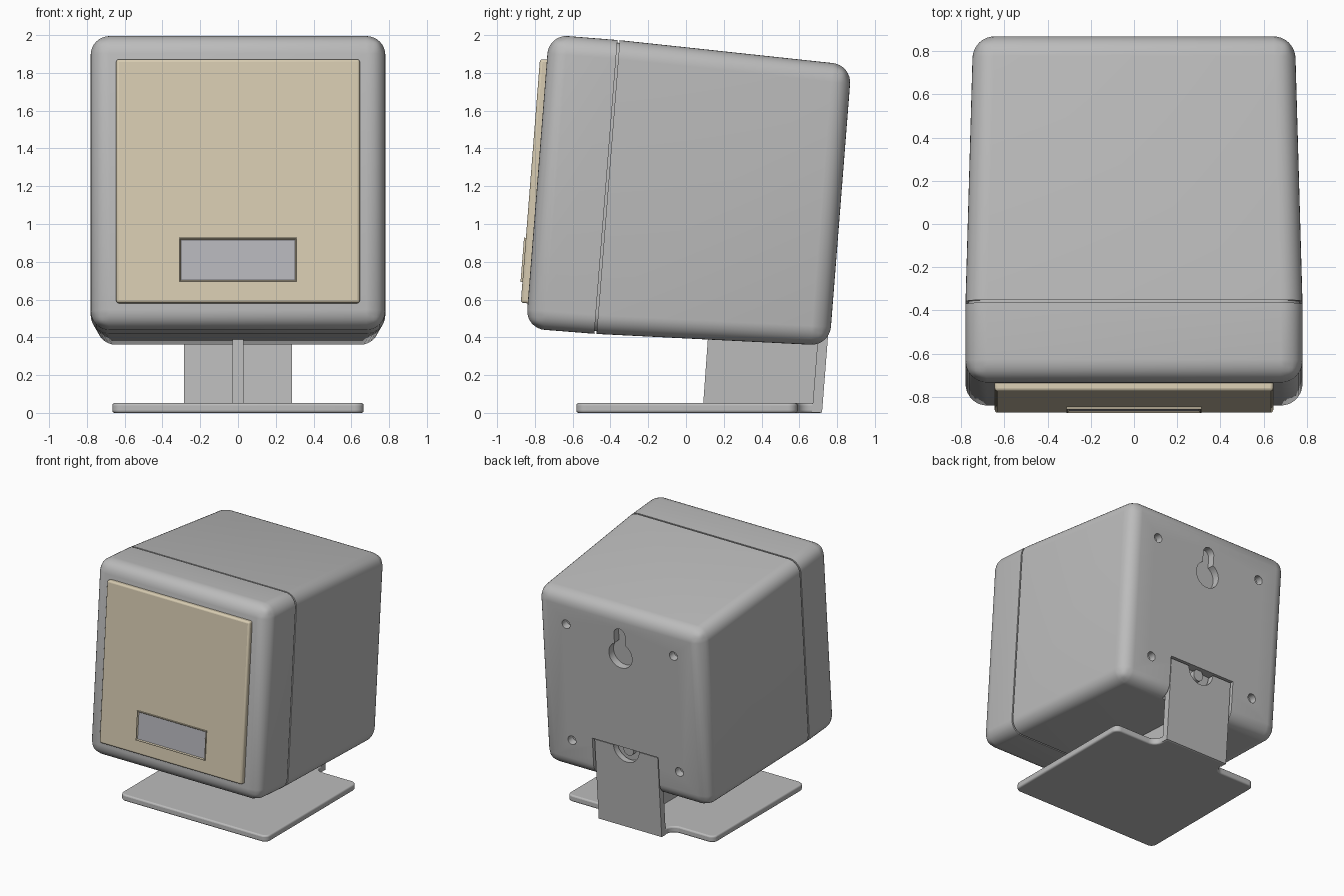
import bpy, bmesh, math
from mathutils import Matrix, Vector

if "Cube" in bpy.data.objects:
    bpy.data.objects.remove(bpy.data.objects["Cube"])

def material(name, rgb):
    m = bpy.data.materials.new(name)
    m.diffuse_color = (*rgb, 1)
    m.use_nodes = True
    m.node_tree.nodes["Principled BSDF"].inputs["Base Color"].default_value = m.diffuse_color
    return m

GREY = material("grey plastic", (0.50, 0.50, 0.50))
CREAM = material("cream panel", (0.68, 0.60, 0.44))
LENS = material("cool grey label", (0.47, 0.47, 0.50))

# Head frame: origin at the middle of the front face, y runs into the body
TILT = Matrix.Translation((0, -0.787, 1.225)) @ Matrix.Rotation(math.radians(-4.5), 4, 'X')

def make(name, bm, mats, matrix=None):
    bmesh.ops.recalc_face_normals(bm, faces=bm.faces)
    if matrix:
        bm.transform(matrix)
    me = bpy.data.meshes.new(name)
    bm.to_mesh(me)
    bm.free()
    ob = bpy.data.objects.new(name, me)
    bpy.context.collection.objects.link(ob)
    for m in mats:
        me.materials.append(m)
    return ob

def smooth(ob):
    bpy.ops.object.select_all(action='DESELECT')
    ob.select_set(True)
    bpy.context.view_layer.objects.active = ob
    bpy.ops.object.shade_smooth_by_angle(angle=math.radians(35))

def frustum(y0, h0, y1, h1, r=0.0, round_y=(), seg=8):
    """Square block along y; rounds the long edges and the ends listed in round_y."""
    bm = bmesh.new()
    rings = [[bm.verts.new((sx * h, y, sz * h)) for sx, sz in ((-1, -1), (1, -1), (1, 1), (-1, 1))]
             for y, h in ((y0, h0), (y1, h1))]
    a, b = rings
    bm.faces.new(a)
    bm.faces.new(b[::-1])
    for i in range(4):
        j = (i + 1) % 4
        bm.faces.new((a[i], b[i], b[j], a[j]))
    if r:
        edges = []
        for e in bm.edges:
            ya, yb = (v.co.y for v in e.verts)
            if abs(ya - yb) > 1e-4 or any(abs(ya - y) < 1e-4 for y in round_y):
                edges.append(e)
        bmesh.ops.bevel(bm, geom=edges, offset=r, segments=seg, profile=0.5, affect='EDGES')
    return bm

def box(x0, x1, y0, y1, z0, z1):
    bm = bmesh.new()
    bmesh.ops.create_cube(bm, size=1)
    for v in bm.verts:
        v.co = (x1 if v.co.x > 0 else x0, y1 if v.co.y > 0 else y0, z1 if v.co.z > 0 else z0)
    return bm

def cyl(x, z, r, y0, y1):
    bm = bmesh.new()
    bmesh.ops.create_cone(bm, cap_ends=True, segments=32, radius1=r, radius2=r, depth=y1 - y0)
    bm.transform(Matrix.Translation((x, (y0 + y1) / 2, z)) @ Matrix.Rotation(math.pi / 2, 4, 'X'))
    return bm

def extrude(points, vec):
    bm = bmesh.new()
    f = bm.faces.new([bm.verts.new(p) for p in points])
    g = bmesh.ops.extrude_face_region(bm, geom=[f])['geom']
    bmesh.ops.translate(bm, vec=vec, verts=[v for v in g if isinstance(v, bmesh.types.BMVert)])
    return bm

def cut(ob, bm):
    c = make("cutter", bm, [GREY], TILT)
    c.hide_render = True
    mod = ob.modifiers.new("cut", 'BOOLEAN')
    mod.object, mod.operation, mod.solver = c, 'DIFFERENCE', 'EXACT'
    with bpy.context.temp_override(object=ob, active_object=ob):
        bpy.ops.object.modifier_apply(modifier=mod.name)
    bpy.data.objects.remove(c)

def bevel(ob, w):
    m = ob.modifiers.new("soft edges", 'BEVEL')
    m.width, m.segments, m.limit_method = w, 3, 'ANGLE'
    m.angle_limit = math.radians(50)
    return ob

# Body: front shell, seam core and tapered back shell
D = 1.61
smooth(make("front_shell", frustum(0, 0.78, 0.364, 0.78, 0.1, (0,)), [GREY], TILT))
smooth(make("seam_core", frustum(0.3, 0.766, 0.45, 0.766, 0.1), [GREY], TILT))
back = make("back_shell", frustum(0.376, 0.78, D, 0.745, 0.1, (D,)), [GREY], TILT)

# Screw holes, keyhole and stand recess in the back
for sx in (-1, 1):
    for sz in (-1, 1):
        cut(back, cyl(sx * 0.485, sz * 0.49, 0.036, D - 0.06, D + 0.1))
keyhole = [(0.105 * math.cos(a), 0.36 + 0.105 * math.sin(a))
           for a in (math.radians(118 + i * 304 / 28) for i in range(29))]
keyhole += [(0.05 * math.cos(a), 0.535 + 0.05 * math.sin(a))
            for a in (math.pi * i / 12 for i in range(13))]
cut(back, extrude([(x, D - 0.06, z) for x, z in keyhole], (0, 0.2, 0)))
cut(back, box(-0.298, 0.298, D - 0.08, D + 0.2, -1, -0.42))
smooth(back)
smooth(make("stand_catch", cyl(0, -0.46, 0.045, D - 0.1, D - 0.04), [GREY], TILT))

# Front panel
smooth(bevel(make("front_panel", box(-0.645, 0.645, -0.037, 0.02, -0.647, 0.647), [CREAM], TILT), 0.014))

# Label holder: raised frame with a sunken plate
bm = box(-0.312, 0.312, -0.047, -0.02, -0.537, -0.302)
bm.faces.ensure_lookup_table()
bm.normal_update()
front = min(bm.faces, key=lambda f: f.calc_center_median().y)
bmesh.ops.inset_region(bm, faces=[front], thickness=0.006, depth=0)
bmesh.ops.inset_region(bm, faces=[front], thickness=0.009, depth=-0.009)
front.material_index = 1
make("label_holder", bm, [CREAM, LENS], TILT)

# Stand foot: wide plate narrowing to a tongue at the back
half = [(0.665, -0.58, 0.05), (0.665, 0.59, 0.05), (0.285, 0.59, 0.07), (0.285, 0.72, 0)]
corners = half + [(-x, y, r) for x, y, r in reversed(half)]
outline = []
for i, (x, y, r) in enumerate(corners):
    p = Vector((x, y, 0))
    if r == 0:
        outline.append(p)
        continue
    q, n = corners[i - 1], corners[(i + 1) % len(corners)]
    u = (Vector((q[0], q[1], 0)) - p).normalized()
    v = (Vector((n[0], n[1], 0)) - p).normalized()
    for k in range(9):
        t = math.pi / 2 * k / 8
        outline.append(p + r * (u + v) - r * (v * math.cos(t) + u * math.sin(t)))
smooth(bevel(make("stand_foot", extrude(outline, (0, 0, 0.052)), [GREY]), 0.012))

# Stand upright: leaning plate with a thumb notch in its top edge
shape = [(-0.285, 0.002), (0.285, 0.002), (0.285, 0.67)]
shape += [(0.115 * math.cos(a), 0.67 - 0.115 * math.sin(a)) for a in (math.pi * i / 20 for i in range(21))]
shape += [(-0.285, 0.67)]
smooth(make("stand_upright", extrude([(x, 0.72 + z * 0.0785, z) for x, z in shape], (0, -0.053, 0)), [GREY]))

# Stand rib under the body
side = [(0.09, 0.03), (0.69, 0.03), (0.72, 0.39), (0.117, 0.41)]
make("stand_rib", extrude([(-0.028, y, z) for y, z in side], (0.056, 0, 0)), [GREY])
